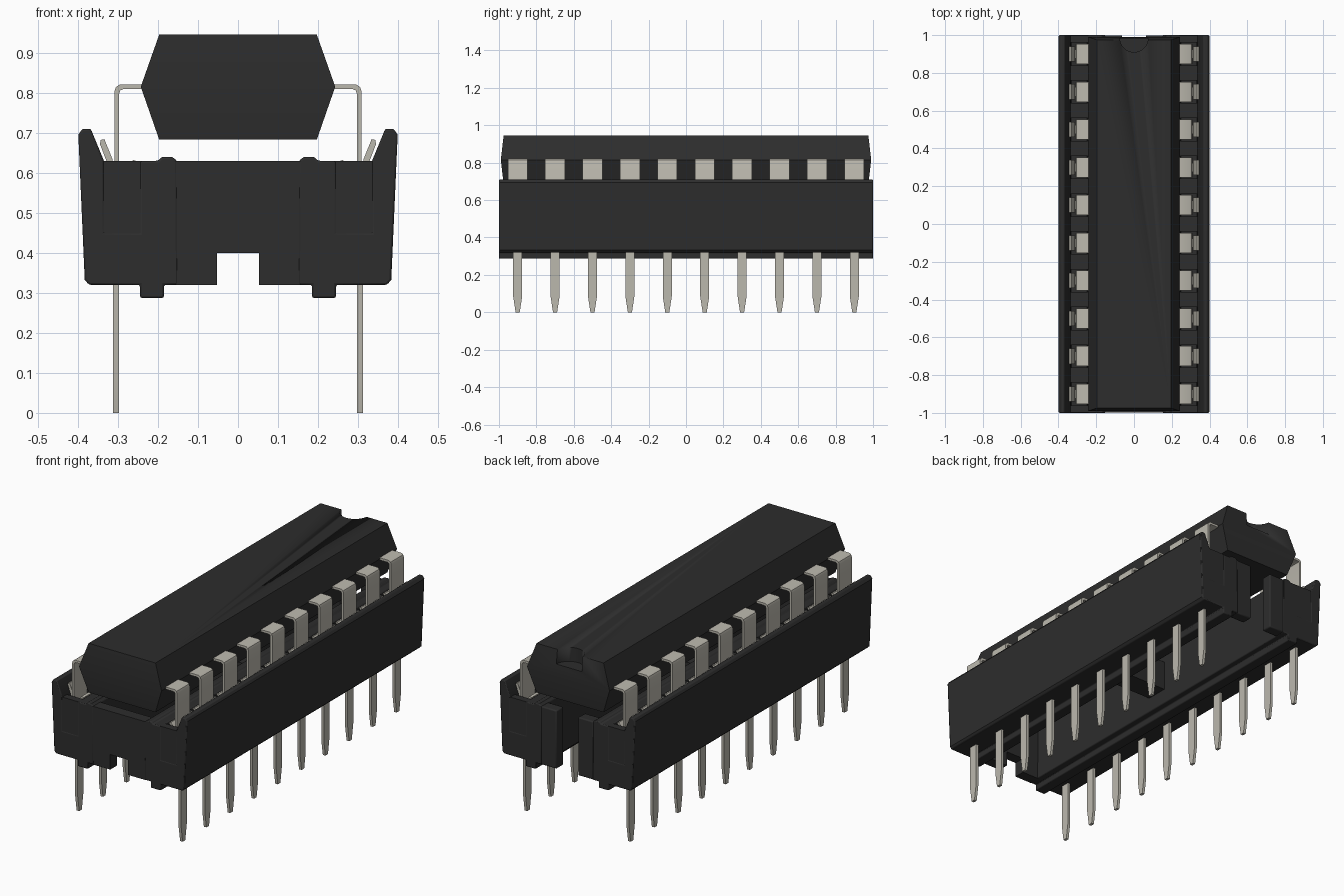
import bpy, bmesh, math

if "Cube" in bpy.data.objects:
    bpy.data.objects.remove(bpy.data.objects["Cube"], do_unlink=True)


def material(name, rgb, rough):
    m = bpy.data.materials.new(name)
    m.use_nodes = True
    m.diffuse_color = (*rgb, 1)
    bsdf = m.node_tree.nodes["Principled BSDF"]
    bsdf.inputs["Base Color"].default_value = (*rgb, 1)
    bsdf.inputs["Roughness"].default_value = rough
    return m


BLACK = material("black plastic", (0.026, 0.026, 0.026), 0.6)
METAL = material("tin metal", (0.50, 0.48, 0.42), 0.5)
PINS = [-0.9 + 0.2 * i for i in range(10)]


def finish(name, bm, mat, mirror=False, bevel=0.0):
    bmesh.ops.recalc_face_normals(bm, faces=bm.faces)
    me = bpy.data.meshes.new(name)
    bm.to_mesh(me)
    bm.free()
    me.materials.append(mat)
    ob = bpy.data.objects.new(name, me)
    bpy.context.collection.objects.link(ob)
    bpy.ops.object.select_all(action='DESELECT')
    ob.select_set(True)
    bpy.context.view_layer.objects.active = ob
    bpy.ops.object.shade_smooth_by_angle(angle=math.radians(35))
    if bevel:
        b = ob.modifiers.new("soft_edges", 'BEVEL')
        b.width, b.segments = bevel, 2
        b.limit_method, b.angle_limit = 'ANGLE', math.radians(40)
    if mirror:
        ob.modifiers.new("mirror", 'MIRROR').use_axis = (True, False, False)
    return ob


def prism(name, profile, spans, mat, axis='y', offsets=(0,), mirror=False, bevel=0.0):
    """Extrude a profile over each span along x or y, repeated at y offsets."""
    bm = bmesh.new()
    for off in offsets:
        for a, b in spans:
            rings = []
            for t in (a, b):
                rings.append([bm.verts.new((u, t + off, z) if axis == 'y' else (t, u + off, z))
                              for u, z in profile])
            bm.faces.new(rings[0])
            bm.faces.new(rings[1])
            n = len(profile)
            for i in range(n):
                j = (i + 1) % n
                bm.faces.new((rings[0][i], rings[0][j], rings[1][j], rings[1][i]))
    return finish(name, bm, mat, mirror, bevel)


def rect(u0, u1, z0, z1):
    return [(u0, z0), (u1, z0), (u1, z1), (u0, z1)]


# Socket side rails: flared outer wall, contact trough, inner ridge and foot
rail = [(0.245, 0.32), (0.372, 0.32), (0.383, 0.332), (0.399, 0.695), (0.389, 0.71),
        (0.368, 0.71), (0.335, 0.63), (0.335, 0.45), (0.245, 0.45), (0.245, 0.63),
        (0.20, 0.63), (0.19, 0.64), (0.165, 0.64), (0.152, 0.63), (0.15, 0.32),
        (0.185, 0.32), (0.185, 0.287), (0.245, 0.287)]
prism("socket_rail", rail, [(-1, 1)], BLACK, mirror=True, bevel=0.005)

# Ribs between the contacts
ribs = [(max(-0.998, y - 0.04), min(0.998, y + 0.04)) for y in [-1 + 0.2 * i for i in range(11)]]
prism("socket_ribs", rect(0.24, 0.34, 0.44, 0.63), ribs, BLACK, mirror=True)

# Front end wall with a central bottom notch
front = [(-0.155, 0.32), (-0.053, 0.32), (-0.053, 0.40), (0.053, 0.40),
         (0.053, 0.32), (0.155, 0.32), (0.155, 0.63), (-0.155, 0.63)]
prism("socket_front_wall", front, [(-0.999, -0.94)], BLACK)

# Back end wall split by a gap, and the middle cross bar
prism("socket_back_wall", rect(0.063, 0.155, 0.32, 0.63), [(0.94, 0.999)], BLACK,
      mirror=True, bevel=0.006)
prism("socket_cross_bar", rect(-0.155, 0.155, 0.40, 0.56), [(-0.06, 0.06)], BLACK)

# Tapered socket pins
pin = [(-0.011, 0.0), (0.011, 0.0), (0.024, 0.085), (0.024, 0.46), (-0.024, 0.46), (-0.024, 0.085)]
prism("socket_pins", pin, [(0.297, 0.312)], METAL, axis='x', offsets=PINS, mirror=True)

# Spring contacts that lean outward and inward from each lead
outer = [(0.312, 0.45), (0.325, 0.45), (0.329, 0.63), (0.345, 0.672), (0.343, 0.682),
         (0.334, 0.684), (0.314, 0.635)]
prism("outer_contacts", outer, [(-0.04, 0.04)], METAL, offsets=PINS, mirror=True)
inner = [(0.283, 0.45), (0.296, 0.45), (0.292, 0.60), (0.262, 0.632), (0.25, 0.628), (0.28, 0.59)]
prism("inner_contacts", inner, [(-0.04, 0.04)], METAL, offsets=PINS, mirror=True)

# Chip leads bent down into the socket
lead = [(0.22, 0.809), (0.286, 0.809), (0.294, 0.806), (0.297, 0.798), (0.297, 0.47),
        (0.309, 0.47), (0.309, 0.803), (0.305, 0.814), (0.295, 0.821), (0.22, 0.821)]
prism("chip_leads", lead, [(-0.053, 0.053)], METAL, offsets=PINS, mirror=True)

# Chip body: three stacked rectangles, widest at the middle
bm = bmesh.new()
rings = []
for hx, hy, z in ((0.197, 0.975, 0.683), (0.243, 0.99, 0.815), (0.197, 0.975, 0.945)):
    rings.append([bm.verts.new((sx * hx, sy * hy, z))
                  for sx, sy in ((-1, -1), (1, -1), (1, 1), (-1, 1))])
bm.faces.new(rings[0])
bm.faces.new(rings[2])
for lo, hi in zip(rings, rings[1:]):
    for i in range(4):
        j = (i + 1) % 4
        bm.faces.new((lo[i], lo[j], hi[j], hi[i]))
chip = finish("chip_body", bm, BLACK)

# Half-round marker notch cut in the back end
bm = bmesh.new()
bmesh.ops.create_cone(bm, cap_ends=True, segments=32, radius1=0.075, radius2=0.075, depth=0.2)
bmesh.ops.translate(bm, verts=bm.verts, vec=(0, 0.985, 0.97))
cutter = finish("notch_cutter", bm, BLACK)
cutter.hide_render = True
cut = chip.modifiers.new("notch", 'BOOLEAN')
cut.operation, cut.object, cut.solver = 'DIFFERENCE', cutter, 'EXACT'
bpy.context.view_layer.objects.active = chip
bpy.ops.object.modifier_apply(modifier="notch")
bpy.data.objects.remove(cutter, do_unlink=True)
